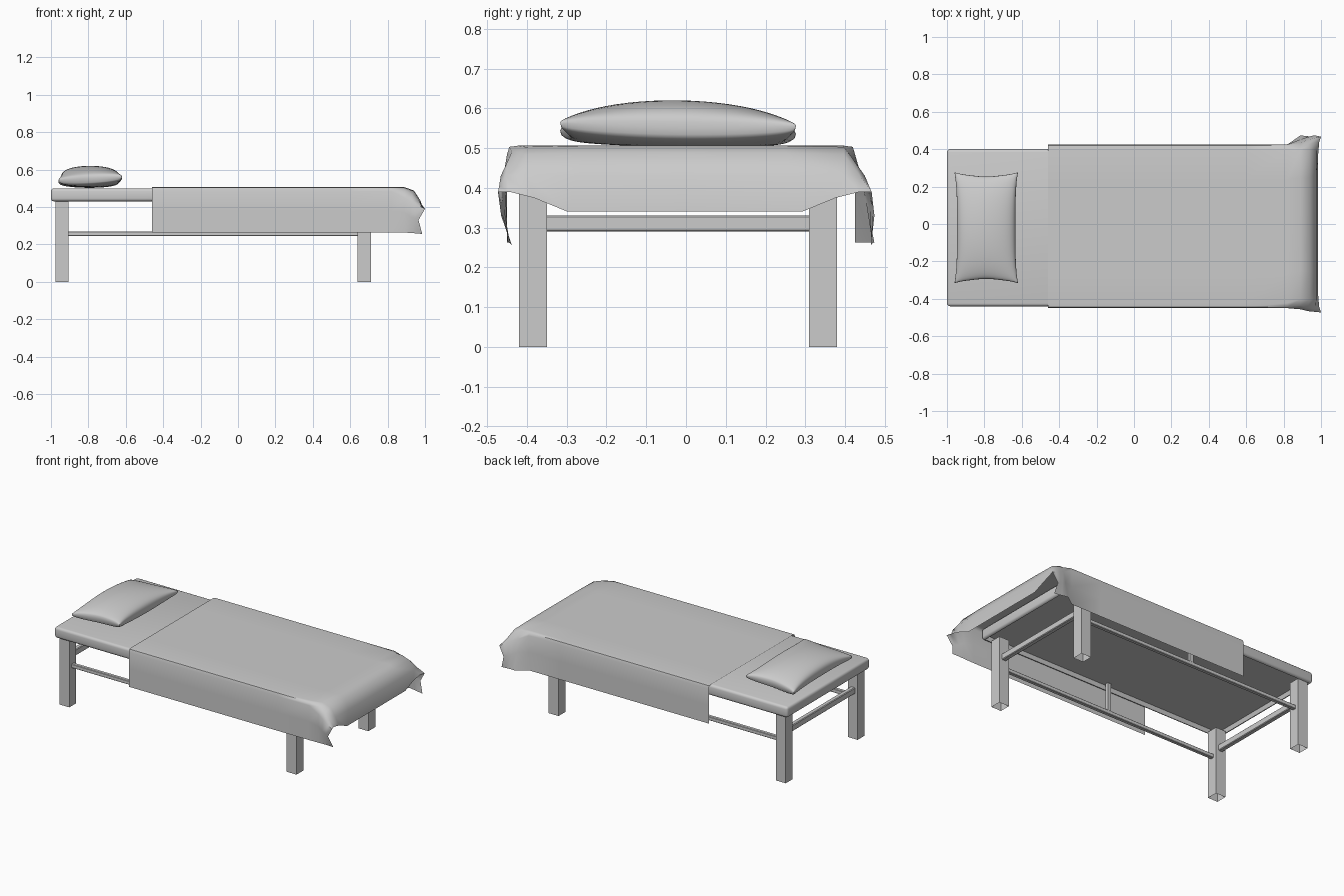
import bpy, bmesh, math

if "Cube" in bpy.data.objects:
    bpy.data.objects.remove(bpy.data.objects["Cube"])

CY = -0.02  # centre line of the frame


def finish(name, bm, smooth=False):
    bmesh.ops.recalc_face_normals(bm, faces=bm.faces)
    me = bpy.data.meshes.new(name)
    bm.to_mesh(me)
    bm.free()
    ob = bpy.data.objects.new(name, me)
    bpy.context.collection.objects.link(ob)
    if smooth:
        for p in me.polygons:
            p.use_smooth = True
    return ob


def box(name, x0, x1, y0, y1, z0, z1, bevel=0.0, segments=1, recess=False, hollow=False):
    bm = bmesh.new()
    bmesh.ops.create_cube(bm, size=1)
    for v in bm.verts:
        v.co = ((x0 + x1) / 2 + v.co.x * (x1 - x0),
                (y0 + y1) / 2 + v.co.y * (y1 - y0),
                (z0 + z1) / 2 + v.co.z * (z1 - z0))
    if bevel:
        bmesh.ops.bevel(bm, geom=list(bm.edges), offset=bevel,
                        segments=segments, profile=0.5, affect='EDGES')
    if recess or hollow:
        bottom = min(bm.faces, key=lambda f: f.calc_center_median().z)
        if recess:
            bmesh.ops.inset_individual(bm, faces=[bottom], thickness=0.012)
            for v in bottom.verts:
                v.co.z += 0.025
        else:
            bmesh.ops.delete(bm, geom=[bottom], context='FACES_ONLY')
    return finish(name, bm)


# Padded bed board with a recessed underside
box("bed_board", -1.0, 0.77, -0.44, 0.40, 0.43, 0.50, 0.016, 3, True)

# Open-ended legs, side rails and small centre posts, mirrored front and back
for side, sign in (("front", -1), ("back", 1)):
    y = CY + sign * 0.365
    for end, x in (("head", -0.94), ("foot", 0.675)):
        box(f"{side}_{end}_leg", x - 0.035, x + 0.035, y - 0.035, y + 0.035, 0, 0.435, hollow=True)
    box(side + "_rail", -0.91, 0.645, y - 0.012, y + 0.012, 0.245, 0.27, 0.003)
    box(side + "_post", -0.145, -0.12, y - 0.01, y + 0.01, 0.265, 0.45)

# End rails
for end, x in (("head", -0.94), ("foot", 0.675)):
    box(end + "_rail", x - 0.015, x + 0.015, CY - 0.34, CY + 0.34, 0.29, 0.33, 0.004)

# Draped sheet: half sections (x, y, z) from the centre line to the hem
flat = [(0, .506), (.25, .506), (.41, .506), (.432, .503), (.4375, .485), (.4375, .38), (.4375, .263)]
rows = [[(x, y, z) for y, z in flat] for x in (-0.46, 0.1, 0.6, 0.82)]
rows += [
    [(.89, 0, .506), (.89, .25, .506), (.89, .40, .503), (.89, .435, .492), (.89, .453, .45), (.89, .45, .37), (.89, .445, .263)],
    [(.94, 0, .488), (.94, .25, .488), (.94, .40, .485), (.93, .445, .468), (.93, .463, .43), (.92, .455, .35), (.93, .44, .261)],
    [(.975, 0, .43), (.975, .27, .43), (.975, .40, .435), (.97, .45, .43), (.97, .467, .405), (.945, .46, .34), (.96, .437, .258)],
    [(.985, 0, .34), (.985, .295, .34), (.985, .38, .375), (.99, .44, .39), (1.0, .47, .39), (.965, .462, .33), (.985, .435, .256)],
]
bm = bmesh.new()
grid = []
for i, row in enumerate(rows):
    cy = -0.0125 if i < 4 else -0.003
    line = []
    for sign, pts in ((-1, row[:0:-1]), (1, row)):
        for x, y, z in pts:
            # the back corner flares outward toward its hem
            if sign > 0 and i > 3 and y > 0.43:
                y += (0.39 - z) * 0.25
            line.append(bm.verts.new((x, cy + sign * y, z)))
    grid.append(line)
for a, b in zip(grid, grid[1:]):
    for j in range(len(a) - 1):
        bm.faces.new((a[j], b[j], b[j + 1], a[j + 1]))
finish("sheet", bm, True)

# Pillow: two puffed grids joined by a blunt border, with pulled-out corners
bm = bmesh.new()
N = 28
for top in (1, -1):
    g = []
    for i in range(N + 1):
        u = -math.cos(math.pi * i / N)
        col = []
        for j in range(N + 1):
            v = -math.cos(math.pi * j / N)
            pu, pv = max(0, 1 - u * u), max(0, 1 - v * v)
            x = -0.79 + 0.17 * u * (1 - 0.08 * (1 - v ** 4))
            # gathered notch in the middle of each short end
            pinch = 0.05 * (1 - u ** 4) + 0.03 * math.exp(-(u / 0.45) ** 2)
            y = CY + 0.297 * v * (1 - pinch * v * v)
            seam = 0.55 + 0.01 * u * v * v - 0.004 * v
            if top > 0:
                z = seam + 0.07 * pu ** 0.33 * (0.45 * pv ** 0.2 + 0.55 * pv ** 0.9)
            else:
                z = seam - 0.047 * pu ** 0.25 * pv ** 0.16
            col.append(bm.verts.new((x, y, max(z, 0.502))))
        g.append(col)
    for i in range(N):
        for j in range(N):
            bm.faces.new((g[i][j], g[i + 1][j], g[i + 1][j + 1], g[i][j + 1]))
bmesh.ops.remove_doubles(bm, verts=bm.verts, dist=0.0001)
finish("pillow", bm, True)

# Smooth the rounded board edges and sheet, keeping sharp edges
for name in ("bed_board", "sheet"):
    bpy.ops.object.select_all(action='DESELECT')
    ob = bpy.data.objects[name]
    bpy.context.view_layer.objects.active = ob
    ob.select_set(True)
    bpy.ops.object.shade_smooth_by_angle(angle=math.radians(60))
